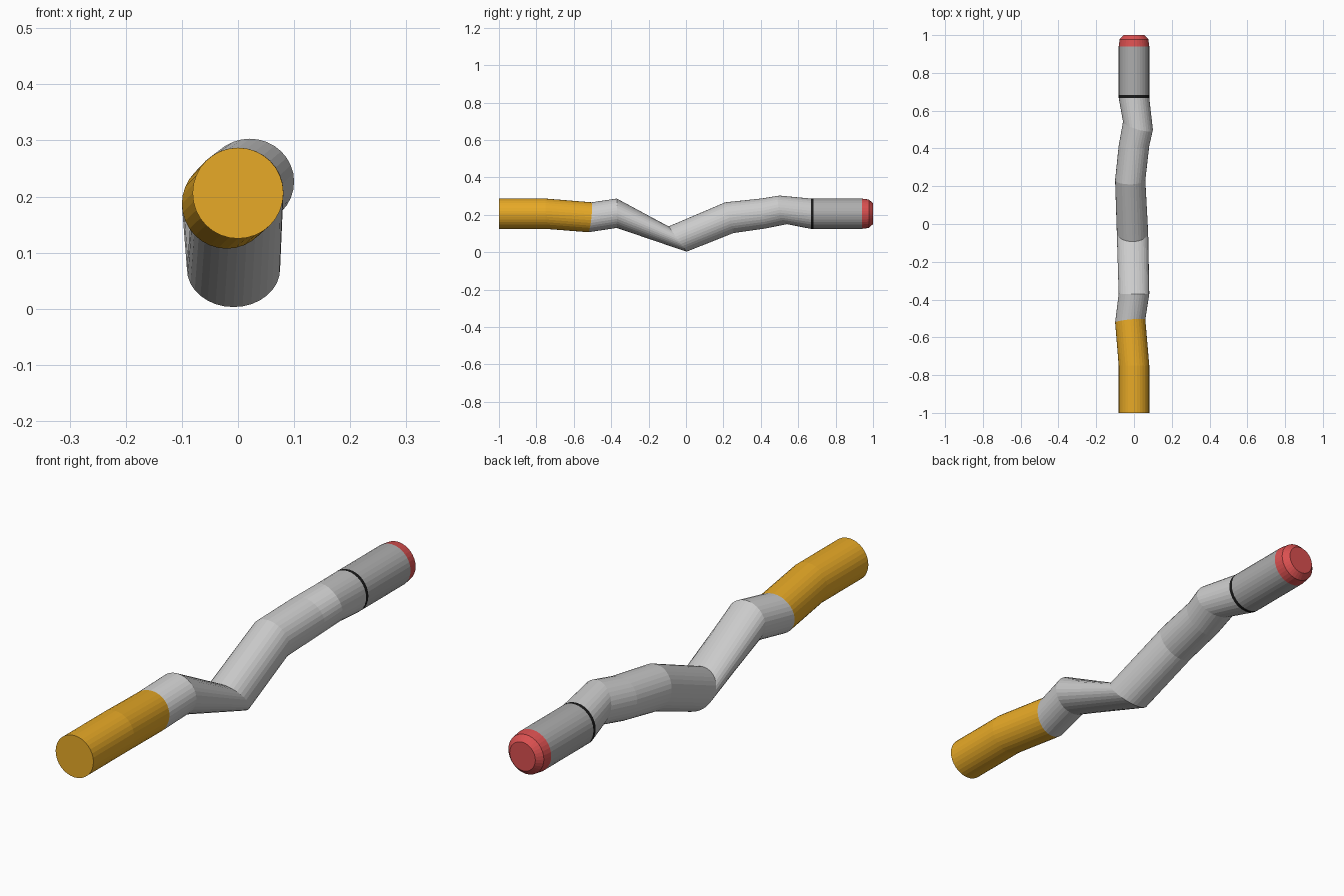
import bpy, bmesh, math
from mathutils import Vector

if "Cube" in bpy.data.objects:
    bpy.data.objects.remove(bpy.data.objects["Cube"])

SIDES = 32
R, Z = 0.081, 0.206


def ring(top, bottom, x=0.0, rx=R, skew=0.0):
    """Sheared oval from its top and bottom (y, z) points; skew swings it in y along x."""
    t, b = Vector((0, *top)), Vector((0, *bottom))
    c, up = (t + b) / 2 + Vector((x, 0, 0)), (t - b) / 2
    side = Vector((rx, skew, 0))
    return [c + side * math.cos(a) + up * math.sin(a)
            for a in (2 * math.pi * i / SIDES for i in range(SIDES))]


def straight(y, r=R):
    return ring((y, Z + r), (y, Z - r), rx=r)


def tube(name, rings, colour=None, cap_start=False, cap_end=False):
    bm = bmesh.new()
    loops = [[bm.verts.new(p) for p in r] for r in rings]
    for a, b in zip(loops, loops[1:]):
        for i in range(SIDES):
            j = (i + 1) % SIDES
            bm.faces.new((a[i], a[j], b[j], b[i]))
    if cap_start:
        bm.faces.new(loops[0])
    if cap_end:
        bm.faces.new(loops[-1])
    bmesh.ops.recalc_face_normals(bm, faces=bm.faces)
    # open tubes: make sure the faces point away from the axis
    f = bm.faces[0]
    centre = sum((v.co for v in loops[0] + loops[1]), Vector()) / (2 * SIDES)
    if f.normal.dot(f.calc_center_median() - centre) < 0:
        bmesh.ops.reverse_faces(bm, faces=bm.faces)
    me = bpy.data.meshes.new(name)
    bm.to_mesh(me)
    bm.free()
    ob = bpy.data.objects.new(name, me)
    bpy.context.collection.objects.link(ob)
    if colour:
        mat = bpy.data.materials.new(name + "_colour")
        mat.diffuse_color = (*colour, 1)
        mat.use_nodes = True
        mat.node_tree.nodes["Principled BSDF"].inputs["Base Color"].default_value = mat.diffuse_color
        me.materials.append(mat)
    return ob


# Shared joint between filter and paper
joint = ring((-0.505, 0.267), (-0.522, 0.107), -0.02, 0.08, 0.008)

# Orange filter
tube("filter", [straight(-1), straight(-0.75), joint], (0.8, 0.4, 0.02), cap_start=True)

# Crumpled paper body
tube("paper_body", [
    joint,
    ring((-0.37, 0.287), (-0.37, 0.130), 0.0, 0.081),
    ring((-0.093, 0.138), (0.003, 0.003), -0.008, 0.083),
    ring((0.21, 0.267), (0.255, 0.103), -0.02, 0.08),
    ring((0.40, 0.287), (0.43, 0.128)),
    ring((0.50, 0.303), (0.54, 0.150), 0.021, 0.079, -0.022),
    straight(0.668),
], (0.85, 0.85, 0.85))

# Burn line, ash and ember tip
tube("burn_line", [straight(0.668), straight(0.682)], (0.01, 0.01, 0.01))
tube("ash", [straight(0.682), straight(0.94)], (0.42, 0.42, 0.42))
tube("ember_tip", [straight(0.94), straight(0.978, 0.076), straight(1.0, 0.055)],
     (0.7, 0.08, 0.08), cap_end=True)
